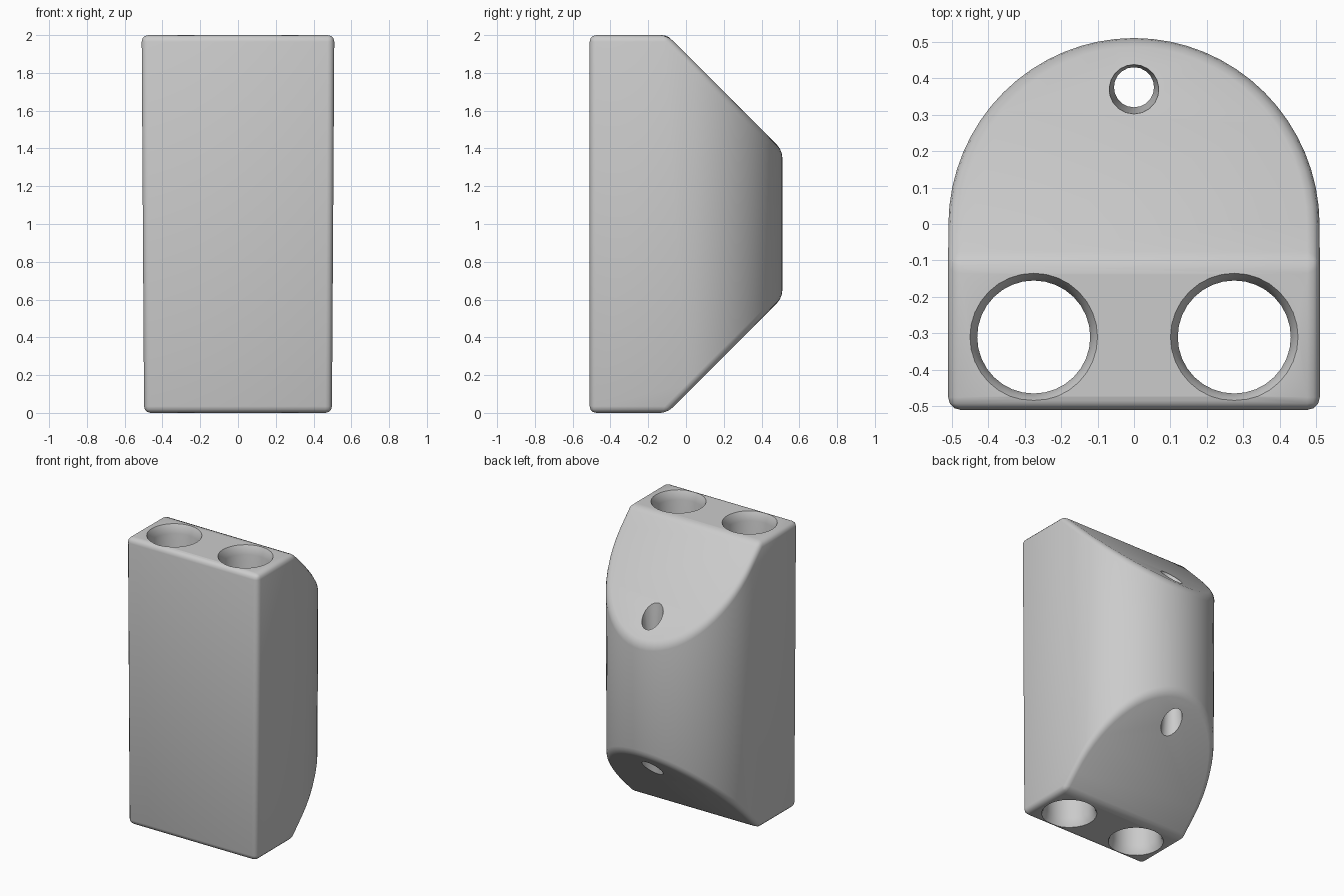
import bpy, bmesh, math
from mathutils import Vector

if "Cube" in bpy.data.objects:
    bpy.data.objects.remove(bpy.data.objects["Cube"], do_unlink=True)

HALF, HEIGHT = 0.51, 2.0

grey = bpy.data.materials.new("plain grey")
grey.use_nodes = True
colour = (0.6, 0.6, 0.6, 1)
grey.diffuse_color = colour
grey.node_tree.nodes["Principled BSDF"].inputs["Base Color"].default_value = colour


def make_object(name, bm):
    bmesh.ops.recalc_face_normals(bm, faces=bm.faces)
    mesh = bpy.data.meshes.new(name)
    bm.to_mesh(mesh)
    bm.free()
    mesh.materials.append(grey)
    obj = bpy.data.objects.new(name, mesh)
    bpy.context.collection.objects.link(obj)
    return obj


def lathe(name, x, y, profile, sides):
    """Closed round cutter from a list of (radius, z) rings."""
    bm = bmesh.new()
    rings = []
    for r, z in profile:
        rings.append([bm.verts.new((x + r * math.cos(a), y + r * math.sin(a), z))
                      for a in (math.tau * i / sides for i in range(sides))])
    for low, high in zip(rings, rings[1:]):
        for i in range(sides):
            j = (i + 1) % sides
            bm.faces.new((low[i], low[j], high[j], high[i]))
    bm.faces.new(rings[0])
    bm.faces.new(rings[-1])
    cutter = make_object(name, bm)
    cutter.hide_render = True
    return cutter


# Block: flat front, half-round back
bm = bmesh.new()
outline = [(-HALF, -HALF), (HALF, -HALF)]
outline += [(HALF * math.cos(a), HALF * math.sin(a))
            for a in (math.pi * i / 32 for i in range(33))]
base = bm.faces.new([bm.verts.new((x, y, 0)) for x, y in outline])
top = bmesh.ops.extrude_face_region(bm, geom=[base])["geom"]
bmesh.ops.translate(bm, vec=(0, 0, HEIGHT),
                    verts=[v for v in top if isinstance(v, bmesh.types.BMVert)])

# Sloping cuts at the back, above and below
for z, side in ((HEIGHT, 1), (0, -1)):
    cut = bmesh.ops.bisect_plane(
        bm, geom=bm.verts[:] + bm.edges[:] + bm.faces[:], dist=1e-5,
        plane_co=Vector((0, -0.1, z)), plane_no=Vector((0, 1, side)), clear_outer=True)
    edges = [e for e in cut["geom_cut"] if isinstance(e, bmesh.types.BMEdge)]
    bmesh.ops.contextual_create(bm, geom=edges)

# Slight narrowing towards the bottom
for v in bm.verts:
    v.co.x *= 0.975 + 0.0125 * v.co.z
block = make_object("block", bm)

# Rounded edges
bevel = block.modifiers.new("rounded edges", "BEVEL")
bevel.width = 0.035
bevel.segments = 3
bevel.limit_method = "ANGLE"
bevel.angle_limit = math.radians(25)
bevel.use_clamp_overlap = False

# Two wide bores and one narrow bore, with flared mouths
cutters = []
wide = [(0.18, -0.01), (0.165, 0.02), (0.155, 0.06)]
narrow = [(0.08, 0.3), (0.07, 0.45), (0.055, 0.62)]
for name, x, y, mouth, sides in (("right_bore", -0.275, -0.31, wide, 32),
                                 ("left_bore", 0.275, -0.31, wide, 32),
                                 ("cord_bore", 0, 0.375, narrow, 20)):
    profile = mouth + [(r, HEIGHT - z) for r, z in reversed(mouth)]
    cutter = lathe(name, x, y, profile, sides)
    cutters.append(cutter)
    mod = block.modifiers.new(name, "BOOLEAN")
    mod.operation = "DIFFERENCE"
    mod.solver = "EXACT"
    mod.object = cutter

# Bake the shape and drop the cutters
bpy.context.view_layer.update()
graph = bpy.context.evaluated_depsgraph_get()
finished = bpy.data.meshes.new_from_object(block.evaluated_get(graph))
block.modifiers.clear()
block.data = finished
for cutter in cutters:
    bpy.data.objects.remove(cutter, do_unlink=True)

bpy.ops.object.select_all(action="DESELECT")
block.select_set(True)
bpy.context.view_layer.objects.active = block
bpy.ops.object.shade_smooth_by_angle(angle=math.radians(35))
